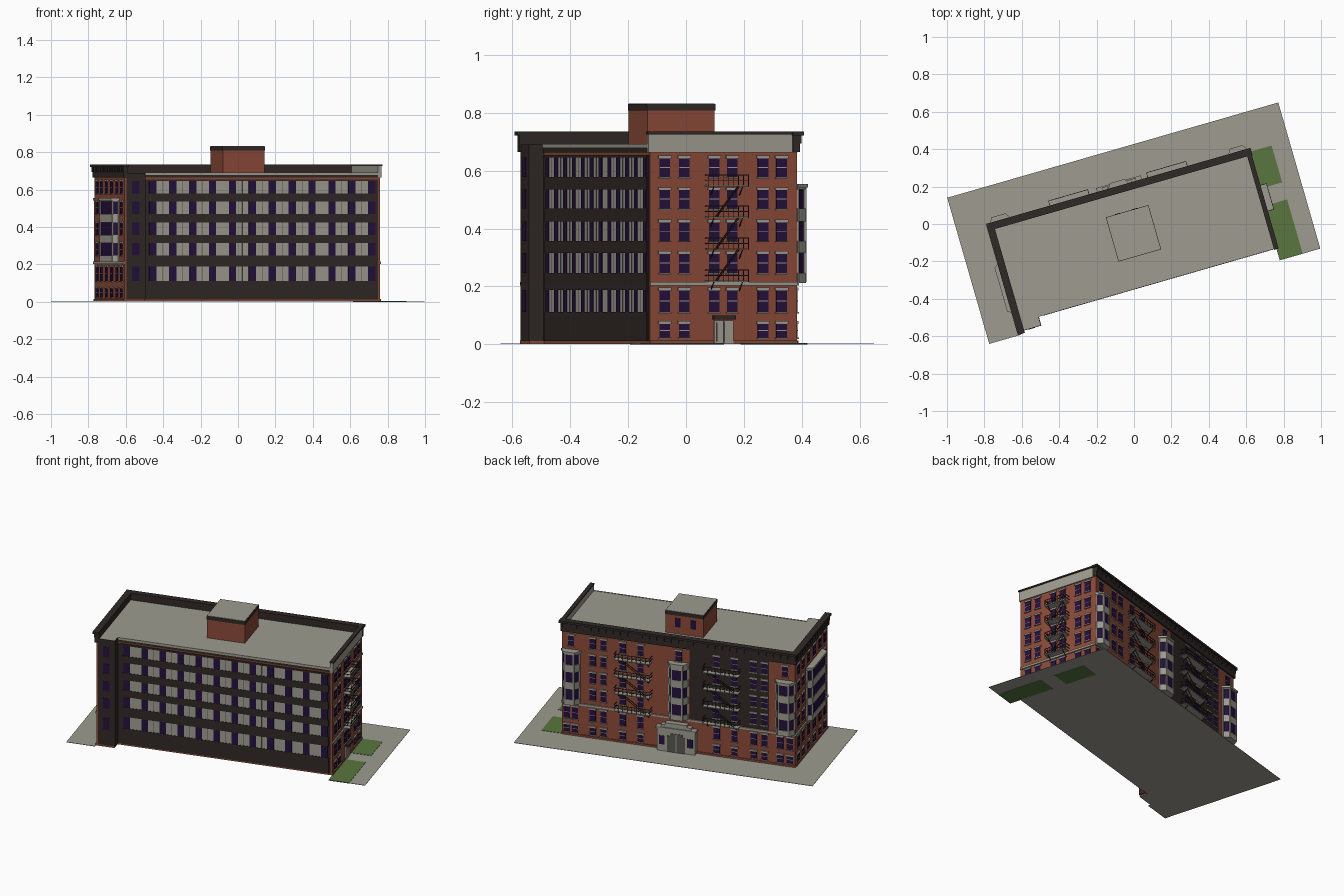
import bpy, bmesh
from math import radians
from mathutils import Matrix, Vector

cube = bpy.data.objects.get("Cube")
if cube:
    bpy.data.objects.remove(cube)

COLOURS = {
    "stone": (0.34, 0.33, 0.28),
    "brick": (0.26, 0.068, 0.039),
    "dark": (0.030, 0.022, 0.019),
    "glass": (0.018, 0.005, 0.045),
    "lawn": (0.10, 0.18, 0.05),
    "iron": (0.09, 0.09, 0.08),
}
MATS = {}
for name, rgb in COLOURS.items():
    m = bpy.data.materials.new(name)
    m.use_nodes = True
    m.diffuse_color = (*rgb, 1)
    m.node_tree.nodes["Principled BSDF"].inputs["Base Color"].default_value = (*rgb, 1)
    MATS[name] = m
SLOTS = list(COLOURS)

# The block stands turned on its plot
TURN = Matrix.Rotation(radians(16.05), 4, 'Z')
BACK, FRONT, RIGHT, LEFT, WING = 0.2, -0.33, 0.695, -0.742, -0.382

# Wall frames: along, outward -> plan position
WALLS = {
    "back": lambda s, d: (s, BACK + d),
    "front": lambda s, d: (s, FRONT - d),
    "wing": lambda s, d: (s, WING - d),
    "right": lambda s, d: (RIGHT + d, s),
    "left": lambda s, d: (LEFT - d, s),
    "plan": lambda s, d: (s, d),
}


class Part:
    """Collects prisms and boxes placed against one wall, then makes an object."""

    def __init__(self, name, wall="plan"):
        self.name, self.at, self.bm = name, WALLS[wall], bmesh.new()

    def prism(self, mat, outline, z0, z1):
        pts = [self.at(s, d) for s, d in outline]
        low = [self.bm.verts.new((x, y, z0)) for x, y in pts]
        top = [self.bm.verts.new((x, y, z1)) for x, y in pts]
        faces = [self.bm.faces.new(low), self.bm.faces.new(top)]
        for i in range(len(pts)):
            j = (i + 1) % len(pts)
            faces.append(self.bm.faces.new((low[i], low[j], top[j], top[i])))
        for f in faces:
            f.material_index = SLOTS.index(mat)

    def box(self, mat, s0, s1, d0, d1, z0, z1):
        self.prism(mat, [(s0, d0), (s1, d0), (s1, d1), (s0, d1)], z0, z1)

    def bar(self, mat, a, b, w=0.003):
        start, end = (Vector((*self.at(p[0], p[1]), p[2])) for p in (a, b))
        axis = end - start
        mtx = (Matrix.Translation((start + end) / 2)
               @ axis.to_track_quat('Z', 'Y').to_matrix().to_4x4()
               @ Matrix.Diagonal((w, w, axis.length, 1)))
        new = bmesh.ops.create_cube(self.bm, size=1, matrix=mtx)
        for f in {f for v in new["verts"] for f in v.link_faces}:
            f.material_index = SLOTS.index(mat)

    def done(self):
        bmesh.ops.recalc_face_normals(self.bm, faces=self.bm.faces)
        self.bm.transform(TURN)
        mesh = bpy.data.meshes.new(self.name)
        self.bm.to_mesh(mesh)
        self.bm.free()
        for m in MATS.values():
            mesh.materials.append(m)
        bpy.context.collection.objects.link(bpy.data.objects.new(self.name, mesh))


FLOORS = [(0.578, 0.645), (0.470, 0.535), (0.358, 0.424), (0.247, 0.315), (0.112, 0.188)]
CELLAR = (0.024, 0.072)

# Plot and lawns
p = Part("pavement")
p.prism("stone", [(-0.921, -0.402), (-0.745, -0.402), (-0.745, -0.385), (-0.63, -0.385),
                  (-0.63, FRONT), (RIGHT, FRONT), (RIGHT, -0.402), (0.921, -0.402),
                  (0.921, 0.411), (-0.921, 0.411)], 0.001, 0.003)
p.done()
p = Part("lawns")
for v0, v1 in ((-0.402, -0.10), (-0.005, 0.20)):
    p.box("lawn", RIGHT + 0.003, 0.823, v0, v1, 0, 0.005)
p.done()

# Main brick body with roof deck
FOOT = [(LEFT, WING), (-0.63, WING), (-0.63, FRONT), (RIGHT, FRONT), (RIGHT, BACK), (LEFT, BACK)]
p = Part("brick_body")
p.prism("brick", FOOT, 0.002, 0.665)
p.done()
p = Part("roof_deck")
p.prism("stone", FOOT, 0.665, 0.690)
p.done()

# Front cladding: dark spandrels, pale panels, window strip
p = Part("front_cladding", "front")
p.box("dark", -0.63, 0.683, 0, 0.002, 0.012, 0.655)
edges = [0.012] + [z for f in reversed(FLOORS) for z in f] + [0.655]
for z0, z1 in zip(edges[::2], edges[1::2]):
    p.box("dark", -0.60, 0.675, 0, 0.007, z0, z1)
p.box("dark", -0.63, RIGHT, 0, 0.004, 0.664, 0.678)
p.box("stone", -0.63, RIGHT, 0, 0.006, 0.678, 0.692)
for z0, z1 in FLOORS:
    p.box("stone", -0.57, 0.648, 0, 0.004, z0, z1)
    for i in range(12):
        s = -0.57 + i * 0.1107
        p.box("glass", s - 0.02, s + 0.02, 0, 0.006, z0, z1)
        if i < 11:
            p.box("iron", s + 0.0545, s + 0.0565, 0, 0.005, z0, z1)
p.done()
p = Part("wing_cladding", "wing")
p.box("dark", LEFT + 0.012, -0.63, 0, 0.003, 0.012, 0.69)
for z0, z1 in FLOORS:
    p.box("glass", -0.70, -0.66, 0, 0.005, z0, z1)
p.done()
p = Part("wing_return")
p.box("dark", -0.63, -0.626, WING - 0.003, FRONT, 0.012, 0.69)
p.done()

# Dark stretch of the back wall
p = Part("back_dark_panel", "back")
p.box("dark", -0.58, -0.09, 0, 0.002, 0.216, 0.665)
p.done()


# Sash windows with lintels and sills
def windows(wall, columns, floors):
    p = Part(wall + "_windows", wall)
    for s in columns:
        for z0, z1 in floors:
            p.box("glass", s - 0.019, s + 0.019, 0, 0.004, z0, z1)
            mid = (z0 + z1) / 2
            p.box("stone", s - 0.019, s + 0.019, 0, 0.0055, mid - 0.0015, mid + 0.0015)
            p.box("stone", s - 0.023, s + 0.023, 0, 0.007, z1 - 0.002, z1 + 0.008)
            p.box("stone", s - 0.022, s + 0.022, 0, 0.009, z0 - 0.005, z0)
    p.done()


MID = -0.0235
back_columns = [MID + k * off for k in (-1, 1) for off in (0.235, 0.345, 0.463, 0.53)]
windows("back", back_columns, FLOORS + [CELLAR])
windows("right", [-0.277, -0.207, 0.076, 0.143], FLOORS + [CELLAR])
windows("left", [0.14, 0.06, -0.33], FLOORS + [CELLAR])
for wall, cols, floors in (("back", [0.64, -0.68, MID], FLOORS[:1]),
                           ("back", [0.615, 0.665, -0.65, -0.71], FLOORS[4:] + [CELLAR]),
                           ("right", [-0.099, -0.034], FLOORS),
                           ("left", [-0.04, -0.14, -0.24], FLOORS[:1] + FLOORS[4:] + [CELLAR])):
    windows(wall, cols, floors)

# String course, plinth and corner lines
for wall, s0, s1 in (("back", LEFT, RIGHT), ("right", FRONT, BACK), ("left", WING, BACK)):
    p = Part(wall + "_string_course", wall)
    p.box("stone", s0, s1, 0, 0.007, 0.203, 0.215)
    p.box("brick", s0, s1, 0, 0.005, 0.002, 0.014)
    p.done()


# Projecting bay windows
def bay(name, wall, s0, s1, z1=0.55, depth=0.036):
    p = Part(name, wall)

    def ring(grow):
        c = 0.028
        return [(s0 - grow, 0), (s0 + c - grow, depth + grow),
                (s1 - c + grow, depth + grow), (s1 + grow, 0)]
    p.prism("glass", ring(0), 0.215, z1)
    levels = [0.212] + [z for f in reversed(FLOORS[1:4]) for z in f] + [z1]
    for a, b in zip(levels[::2], levels[1::2]):
        p.prism("stone", ring(0.004), a, b)
    p.prism("stone", ring(0.009), z1 - 0.008, z1 + 0.004)
    for s, d in ring(0.001)[1:3] + [(s0 + 0.003, 0.004), (s1 - 0.003, 0.004)]:
        p.box("stone", s - 0.005, s + 0.005, d - 0.006, d + 0.003, 0.215, z1)
    p.done()


bay("back_bay_left", "back", 0.585, 0.693)
bay("back_bay_right", "back", -0.74, -0.625)
bay("back_bay_middle", "back", MID - 0.06, MID + 0.06, 0.57)
bay("left_bay", "left", -0.28, 0.0, 0.55, 0.03)


# Fire escapes: platforms, railings and ladders
def fire_escape(name, wall, s0, s1, depth=0.045):
    p = Part(name, wall)
    decks = (0.216, 0.327, 0.437, 0.545)
    for i, z in enumerate(decks):
        p.box("stone", s0, s1, 0, depth, z, z + 0.005)
        corners = [(s0, 0), (s0, depth), (s1, depth), (s1, 0)]
        for h in (0.022, 0.041):
            for a, b in zip(corners, corners[1:]):
                p.bar("dark", (*a, z + h), (*b, z + h))
        for k in range(9):
            s = s0 + (s1 - s0) * k / 8
            p.bar("dark", (s, depth, z), (s, depth, z + 0.041), 0.002)
        for s in (s0 + 0.02, s1 - 0.02):
            p.bar("dark", (s, 0, z - 0.03), (s, depth * 0.9, z))
        if i < 3:
            for d in (0.014, 0.032):
                p.bar("dark", (s0 + 0.03, d, z), (s1 - 0.03, d, decks[i + 1]))
    p.done()


fire_escape("back_fire_escape_left", "back", 0.14, 0.36)
fire_escape("back_fire_escape_right", "back", -0.405, -0.187)
fire_escape("right_fire_escape", "right", -0.131, 0.012)

# Main entrance portal
p = Part("entrance_portal", "back")
p.box("stone", -0.135, 0.10, 0, 0.034, 0.002, 0.15)
p.box("stone", -0.142, 0.107, 0, 0.040, 0.145, 0.156)
p.box("stone", -0.11, 0.075, 0, 0.034, 0.156, 0.172)
p.box("stone", -0.085, 0.05, 0, 0.034, 0.172, 0.186)
p.box("iron", -0.075, 0.035, 0.03, 0.037, 0.003, 0.105)
p.box("iron", -0.058, 0.018, 0.03, 0.037, 0.105, 0.122)
for s in (-0.105, 0.068):
    p.box("glass", s - 0.017, s + 0.017, 0.03, 0.037, 0.045, 0.10)
p.box("stone", -0.022, -0.018, 0.03, 0.039, 0.003, 0.122)
p.done()

# Side door with canopy
p = Part("side_door", "right")
p.box("stone", -0.10, -0.032, 0, 0.008, 0.003, 0.083)
for s in (-0.092, -0.064):
    p.box("iron", s, s + 0.002, 0, 0.010, 0.01, 0.075)
p.box("iron", -0.067, -0.065, 0, 0.010, 0.003, 0.083)
p.box("dark", -0.105, -0.027, 0, 0.025, 0.086, 0.10)
p.done()

# Dark cornices on back and left, pale cornice on right
for wall, s0, s1 in (("back", LEFT, RIGHT), ("left", WING, BACK)):
    p = Part(wall + "_cornice", wall)
    p.box("dark", s0 - 0.008, s1 + 0.008, -0.018, 0.008, 0.665, 0.722)
    p.box("dark", s0 - 0.016, s1 + 0.016, -0.020, 0.019, 0.722, 0.735)
    count = round((s1 - s0) / 0.045)
    for i in range(count + 1):
        s = s0 + (s1 - s0) * i / count
        p.box("dark", s - 0.004, s + 0.004, 0, 0.015, 0.695, 0.722)
    p.done()
p = Part("right_cornice", "right")
p.box("stone", FRONT - 0.006, BACK, -0.012, 0.006, 0.664, 0.726)
p.box("dark", FRONT - 0.010, BACK + 0.01, -0.013, 0.012, 0.726, 0.735)
p.done()

# Rooftop house
p = Part("rooftop_house")
p.box("brick", -0.133, 0.10, -0.168, 0.074, 0.688, 0.808)
p.box("dark", -0.135, 0.102, -0.170, 0.076, 0.808, 0.831)
p.box("stone", -0.133, 0.10, -0.168, 0.074, 0.831, 0.833)
for u in (-0.07, 0.025):
    p.box("glass", u - 0.017, u + 0.017, 0.074, 0.078, 0.735, 0.79)
p.done()
